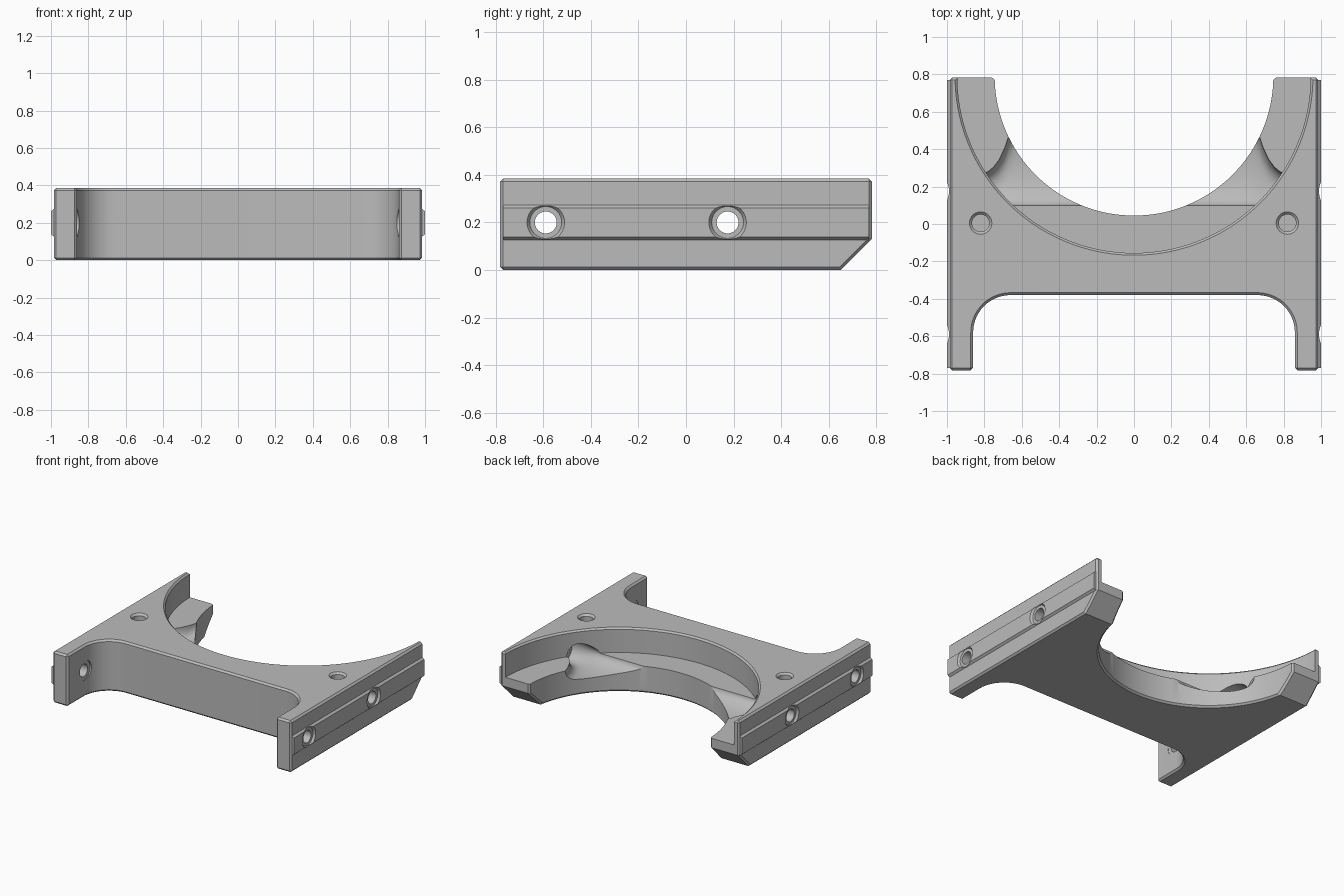
import bpy, bmesh
from math import sin, cos, pi, radians, asin
from mathutils import Vector

if "Cube" in bpy.data.objects:
    bpy.data.objects.remove(bpy.data.objects["Cube"], do_unlink=True)

GREY = bpy.data.materials.new("plain grey")
GREY.use_nodes = True
COLOUR = (0.5, 0.5, 0.5, 1)
GREY.diffuse_color = COLOUR
GREY.node_tree.nodes["Principled BSDF"].inputs["Base Color"].default_value = COLOUR

HALF, FRONT, BACK, TOP = 0.985, -0.782, 0.782, 0.385
RING_Y, INNER, OUTER, LEDGE = 0.79, 0.745, 0.945, 0.2
HOLE_Z, FRONT_HOLE, BACK_HOLE = 0.2, -0.59, 0.175


def loft(name, rings, cutter=False):
    """Closed solid through a list of point rings of equal length."""
    bm = bmesh.new()
    loops = [[bm.verts.new(p) for p in ring] for ring in rings]
    n = len(loops[0])
    for a, b in zip(loops, loops[1:]):
        for i in range(n):
            j = (i + 1) % n
            bm.faces.new((a[i], a[j], b[j], b[i]))
    bm.faces.new(loops[0][::-1])
    bm.faces.new(loops[-1])
    bmesh.ops.recalc_face_normals(bm, faces=bm.faces)
    mesh = bpy.data.meshes.new(name)
    bm.to_mesh(mesh)
    bm.free()
    mesh.materials.append(GREY)
    obj = bpy.data.objects.new(name, mesh)
    bpy.context.collection.objects.link(obj)
    if cutter:
        obj.hide_render = True
        obj.hide_viewport = True
        obj.display_type = 'WIRE'
    return obj


def arc(cx, cy, r, start, end, steps):
    return [(cx + r * cos(start + (end - start) * i / steps),
             cy + r * sin(start + (end - start) * i / steps)) for i in range(steps + 1)]


def disc(x, y, z, r, axis, steps=40, rz=None):
    """Ring of points around the x or z axis."""
    pts = arc(0, 0, 1, 0, 2 * pi, steps)[:-1]
    if axis == 'x':
        return [(x, y + r * u, z + (rz or r) * v) for u, v in pts]
    return [(x + r * u, y + r * v, z) for u, v in pts]


def cut(target, cutter):
    mod = target.modifiers.new(cutter.name, 'BOOLEAN')
    mod.operation = 'DIFFERENCE'
    mod.solver = 'EXACT'
    mod.object = cutter


def apply_all(obj):
    bpy.ops.object.select_all(action='DESELECT')
    obj.select_set(True)
    bpy.context.view_layer.objects.active = obj
    for mod in list(obj.modifiers):
        bpy.ops.object.modifier_apply(modifier=mod.name)
    bpy.ops.object.shade_smooth_by_angle(angle=radians(28))


# Bracket body: plan outline with front notch and round rear opening
LEG, NOTCH, FILLET = 0.86, -0.38, 0.2
tip = asin((RING_Y - BACK) / INNER)
outline = [(-HALF, BACK), (-HALF, FRONT), (-LEG, FRONT)]
outline += arc(-LEG + FILLET, NOTCH - FILLET, FILLET, pi, pi / 2, 14)
outline += arc(LEG - FILLET, NOTCH - FILLET, FILLET, pi / 2, 0, 14)
outline += [(LEG, FRONT), (HALF, FRONT), (HALF, BACK)]
outline += arc(0, RING_Y, INNER, -tip, -pi + tip, 72)
body = loft("bracket_body", [[(x, y, z) for x, y in outline] for z in (0, TOP)])

# Sloped underside of the rear arms
slope = [(BACK + 0.05, 0.18), (BACK - 0.18, -0.05), (BACK + 0.05, -0.05)]
cut(body, loft("rear_slope_cutter", [[(x, y, z) for y, z in slope] for x in (-1.2, 1.2)], True))

bevel = body.modifiers.new("edge_chamfer", 'BEVEL')
bevel.width = 0.013
bevel.segments = 1
bevel.limit_method = 'ANGLE'
bevel.angle_limit = radians(50)

# Round stepped seat with chamfered rim
seat = [(OUTER, LEDGE), (OUTER, TOP - 0.012), (OUTER + 0.03, TOP + 0.018)]
cut(body, loft("seat_cutter", [disc(0, RING_Y, z, r, 'z', 144) for r, z in seat], True))

# Flared cross channel giving access to the rear screw holes
LOW = 0.1
flare = [(0.87, 0.25), (0.82, 0.262), (0.78, 0.28), (0.75, 0.305), (0.72, 0.345),
         (0.69, 0.41), (0.67, 0.47), (0.64, 0.53), (0.55, 0.58), (0.3, 0.6)]
flare += [(-x, high) for x, high in reversed(flare)]
channel = [disc(x, (LOW + high) / 2, HOLE_Z, (high - LOW) / 2, 'x', 48, rz=0.085)
           for x, high in flare]
cut(body, loft("channel_cutter", channel, True))

# Side screw holes and the head clearances in the front legs
for side in (-1, 1):
    word = "left" if side > 0 else "right"
    for place, y in (("front", FRONT_HOLE), ("rear", BACK_HOLE)):
        rings = [disc(side * x, y, HOLE_Z, 0.046, 'x') for x in (0.78, 1.1)]
        cut(body, loft(f"{word}_{place}_hole_cutter", rings, True))
    rings = [disc(side * x, FRONT_HOLE, HOLE_Z, 0.075, 'x') for x in (0.6, 0.862)]
    cut(body, loft(f"{word}_head_cutter", rings, True))
    # Blind countersunk hole in the top face
    sink = [(0.046, 0.3), (0.046, TOP - 0.014), (0.075, TOP + 0.015)]
    rings = [disc(side * 0.82, 0.005, z, r, 'z') for r, z in sink]
    cut(body, loft(f"{word}_top_hole_cutter", rings, True))
apply_all(body)

# Raised side rails, interrupted around the screw holes
for side in (-1, 1):
    word = "left" if side > 0 else "right"
    profile = [(HALF - 0.004, 0.123), (1.0, 0.139), (1.0, 0.261), (HALF - 0.004, 0.277)]
    rail = loft(f"{word}_side_rail",
                [[(side * x, y, z) for x, z in profile] for y in (FRONT + 0.012, BACK - 0.012)])
    for place, y in (("front", FRONT_HOLE), ("rear", BACK_HOLE)):
        rings = [disc(side * x, y, HOLE_Z, r, 'x') for x, r in ((0.95, 0.05), (HALF, 0.067), (1.02, 0.095))]
        cut(rail, loft(f"{word}_{place}_rail_cutter", rings, True))
    apply_all(rail)

# Remove the spent cutters
for obj in [o for o in bpy.data.objects if o.name.endswith("_cutter")]:
    bpy.data.objects.remove(obj, do_unlink=True)
